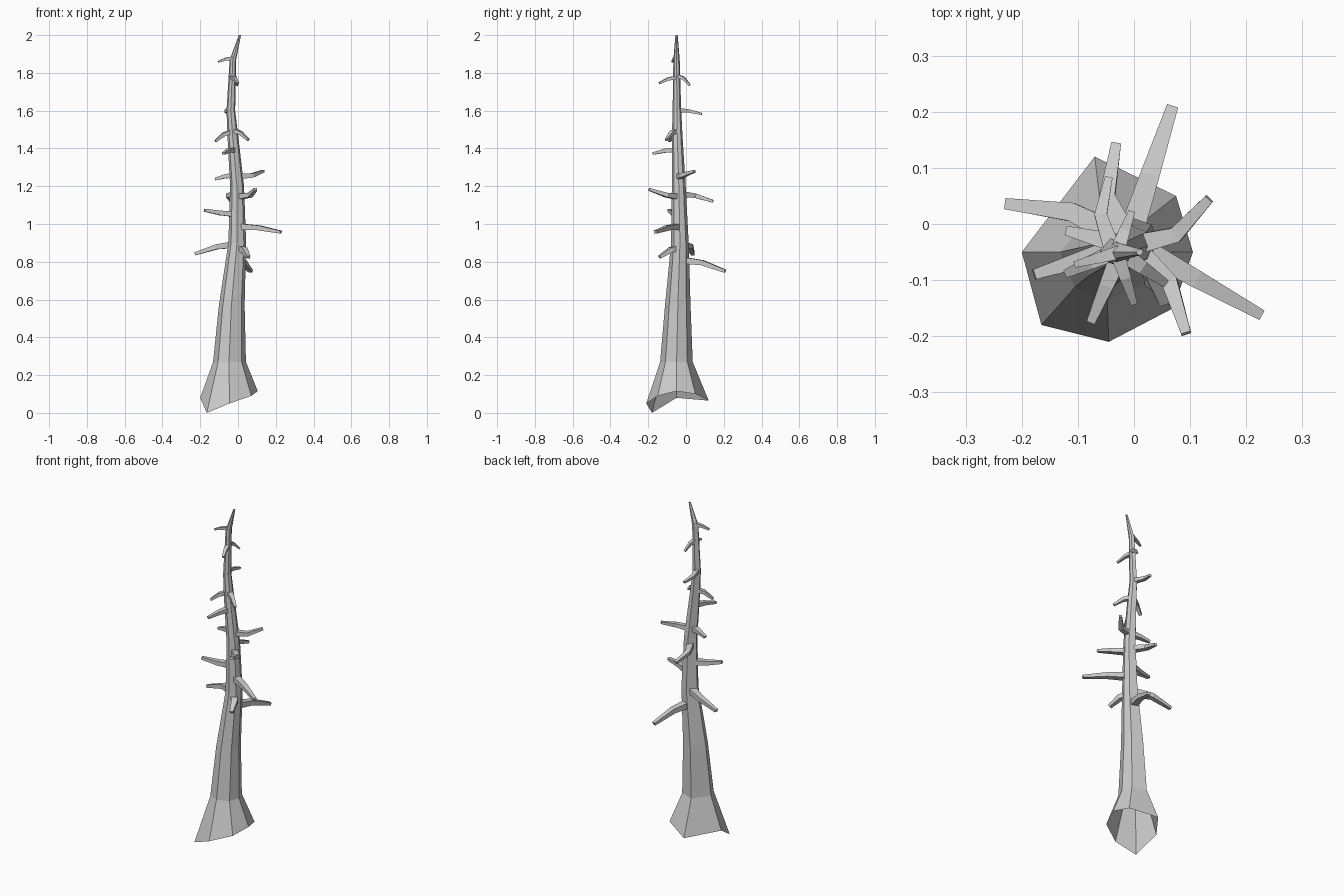
import bpy, bmesh, math
from mathutils import Vector

old = bpy.data.objects.get("Cube")
if old:
    bpy.data.objects.remove(old, do_unlink=True)

# One flat grey for the dead wood
wood = bpy.data.materials.new("grey_wood")
wood.use_nodes = True
wood.diffuse_color = (0.6, 0.6, 0.6, 1)
shader = wood.node_tree.nodes["Principled BSDF"]
shader.inputs["Base Color"].default_value = wood.diffuse_color


def loft(name, rings, cap_start=False):
    """Bridge equal-sided rings into a flat-faced tube with a closed end."""
    bm = bmesh.new()
    loops = [[bm.verts.new(point) for point in ring] for ring in rings]
    for lower, upper in zip(loops, loops[1:]):
        count = len(lower)
        for i in range(count):
            j = (i + 1) % count
            bm.faces.new((lower[i], lower[j], upper[j], upper[i]))
    bm.faces.new(loops[-1])
    if cap_start:
        bm.faces.new(reversed(loops[0]))
    mesh = bpy.data.meshes.new(name)
    bm.to_mesh(mesh)
    bm.free()
    mesh.materials.append(wood)
    bpy.context.collection.objects.link(bpy.data.objects.new(name, mesh))


# Trunk: ragged flared foot, then seven-sided rings along a leaning axis
foot = [(0.105, -0.05, 0.115), (0.075, 0.05, 0.1), (-0.07, 0.12, 0.065),
        (-0.2, -0.05, 0.08), (-0.165, -0.18, 0), (-0.045, -0.21, 0.05),
        (0.07, -0.15, 0.09)]
angles = [math.atan2(y + 0.05, x + 0.04) for x, y, z in foot]
axis = [Vector(p) for p in (
    (-0.045, -0.05, 0.27), (-0.033, -0.043, 0.57), (-0.004, -0.032, 0.9),
    (-0.005, -0.038, 1.2), (-0.026, -0.046, 1.45), (-0.038, -0.048, 1.6),
    (-0.027, -0.05, 1.87), (0.01, -0.05, 2))]
radii = (0.087, 0.068, 0.047, 0.037, 0.029, 0.023, 0.017, 0.006)

trunk_rings = [foot]
for centre, radius in zip(axis, radii):
    trunk_rings.append([centre + radius * Vector((math.cos(a), math.sin(a), 0))
                        for a in angles])
loft("trunk", trunk_rings)


def trunk_centre(height):
    """Point on the trunk axis at a given height."""
    for low, high in zip(axis, axis[1:]):
        if height <= high.z:
            return low.lerp(high, (height - low.z) / (high.z - low.z))


def branch(name, tip, drop, bend):
    """Four-sided tapering branch from the trunk axis, bent at an elbow."""
    tip = Vector(tip)
    root = trunk_centre(tip.z + drop)
    sideways = Vector((root.y - tip.y, tip.x - root.x, 0)).normalized()
    elbow = root.lerp(tip, 0.5) + sideways * bend
    elbow.z += 0.25 * drop
    points = [root, elbow, tip]
    thickness = 0.031 - 0.01 * root.z
    rings = []
    for i, taper in enumerate((1, 0.75, 0.45)):
        along = (points[min(i + 1, 2)] - points[max(i - 1, 0)]).normalized()
        side = along.cross(Vector((0, 0, 1))).normalized()
        up = side.cross(along)
        width = thickness * taper
        rings.append([points[i] + width * (side * s + up * t * 0.8)
                      for s, t in ((-1, -1), (1, -1), (1, 1), (-1, 1))])
    loft(name, rings, cap_start=True)


# Branches from low to high: tip, drop from root to tip, sideways bend
branches = [
    ((0.068, 0.208, 0.75), 0.06, 0),
    ((0.055, -0.14, 0.825), 0.05, 0.01),
    ((-0.228, 0.036, 0.842), 0.05, -0.02),
    ((0.227, -0.162, 0.957), 0.03, 0),
    ((-0.178, -0.09, 1.073), -0.02, 0),
    ((-0.032, 0.143, 1.12), 0.04, 0.03),
    ((0.093, -0.195, 1.183), -0.04, 0.023),
    ((0.134, 0.045, 1.28), -0.03, -0.025),
    ((-0.12, -0.012, 1.238), 0.02, 0),
    ((-0.077, -0.175, 1.373), 0.02, 0),
    ((0.055, -0.105, 1.445), 0.05, 0),
    ((-0.12, -0.088, 1.438), 0.05, 0),
    ((-0.045, 0.083, 1.583), 0.02, 0.018),
    ((-0.005, 0.02, 1.735), 0.05, 0),
    ((0, -0.142, 1.745), 0.03, 0),
    ((-0.105, -0.072, 1.858), 0.02, 0),
]
for number, settings in enumerate(branches, 1):
    branch(f"branch_{number}", *settings)
